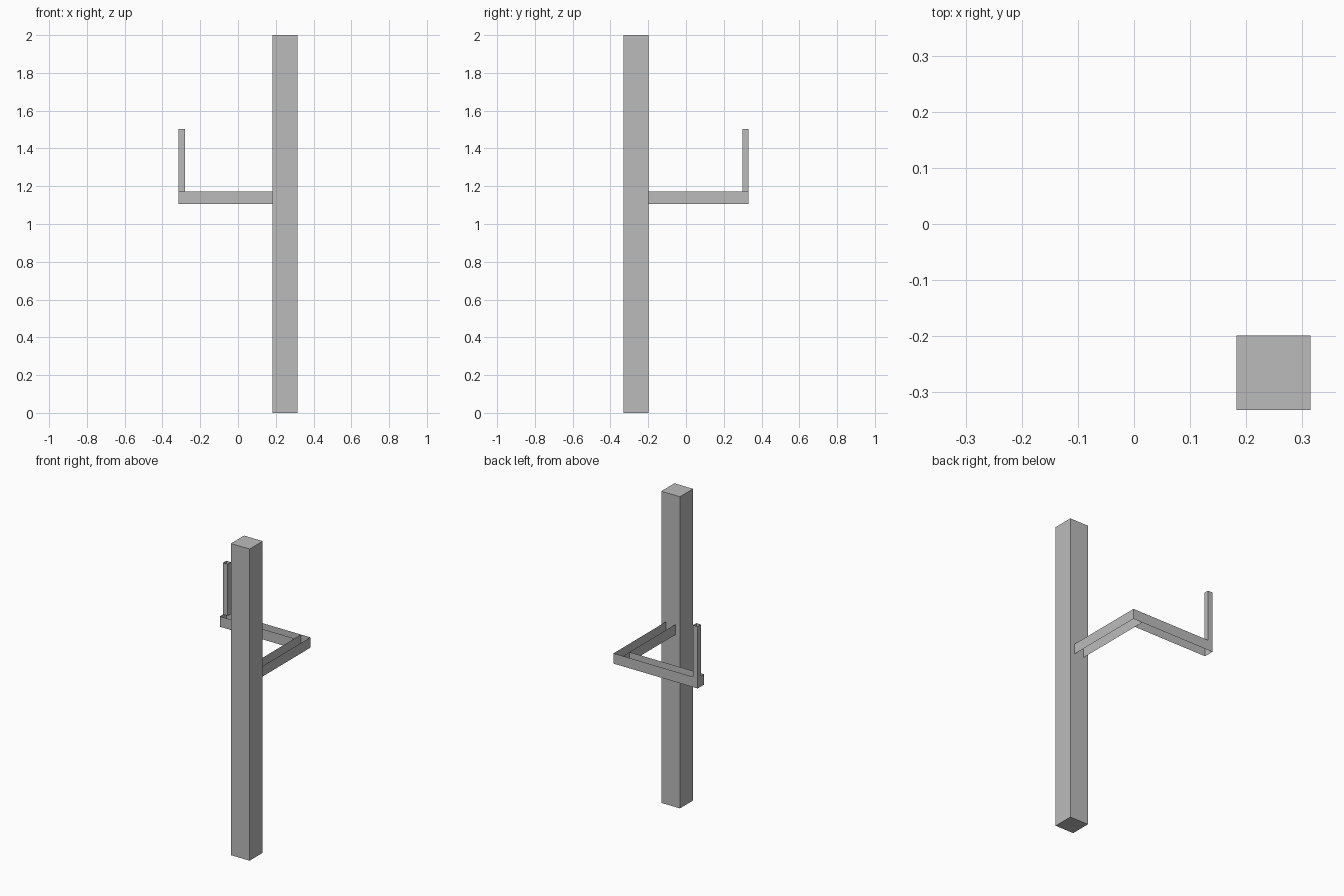
import bpy

if "Cube" in bpy.data.objects:
    bpy.data.objects.remove(bpy.data.objects["Cube"])

U = 0.0663  # width of the thin arms; every other size follows from it

grey = bpy.data.materials.new("mid grey")
grey.diffuse_color = (0.5, 0.5, 0.5, 1.0)
grey.use_nodes = True
grey.node_tree.nodes["Principled BSDF"].inputs["Base Color"].default_value = grey.diffuse_color


def bar(name, x, y, z, capped=True):
    """Rectangular bar between the given ranges; uncapped bars are open above and below."""
    verts = [(px, py, pz) for pz in z
             for px, py in ((x[0], y[0]), (x[1], y[0]), (x[1], y[1]), (x[0], y[1]))]
    faces = [(i, (i + 1) % 4, (i + 1) % 4 + 4, i + 4) for i in range(4)]
    if capped:
        faces += [(3, 2, 1, 0), (4, 5, 6, 7)]
    mesh = bpy.data.meshes.new(name)
    mesh.from_pydata(verts, [], faces)
    mesh.materials.append(grey)
    obj = bpy.data.objects.new(name, mesh)
    bpy.context.collection.objects.link(obj)
    return obj


LEFT, RIGHT = -4.75 * U, 4.75 * U
FRONT, BACK = -5 * U, 5 * U
ARM_Z = (1.105, 1.105 + U)

# Tall solid post
bar("post", (RIGHT - 2 * U, RIGHT), (FRONT, FRONT + 2 * U), (0, 2))

# Open-topped arm running back from the post
bar("rear_arm", (RIGHT - 1.5 * U, RIGHT - 0.5 * U), (FRONT + 2 * U, BACK), ARM_Z, False)

# Open-topped arm running sideways from the corner
bar("side_arm", (LEFT, RIGHT - 1.5 * U), (BACK - U, BACK), ARM_Z, False)

# Thin upright at the end of the side arm
bar("upright", (LEFT, LEFT + 0.5 * U), (BACK - 0.5 * U, BACK),
    (ARM_Z[1], ARM_Z[1] + 5 * U), False)
